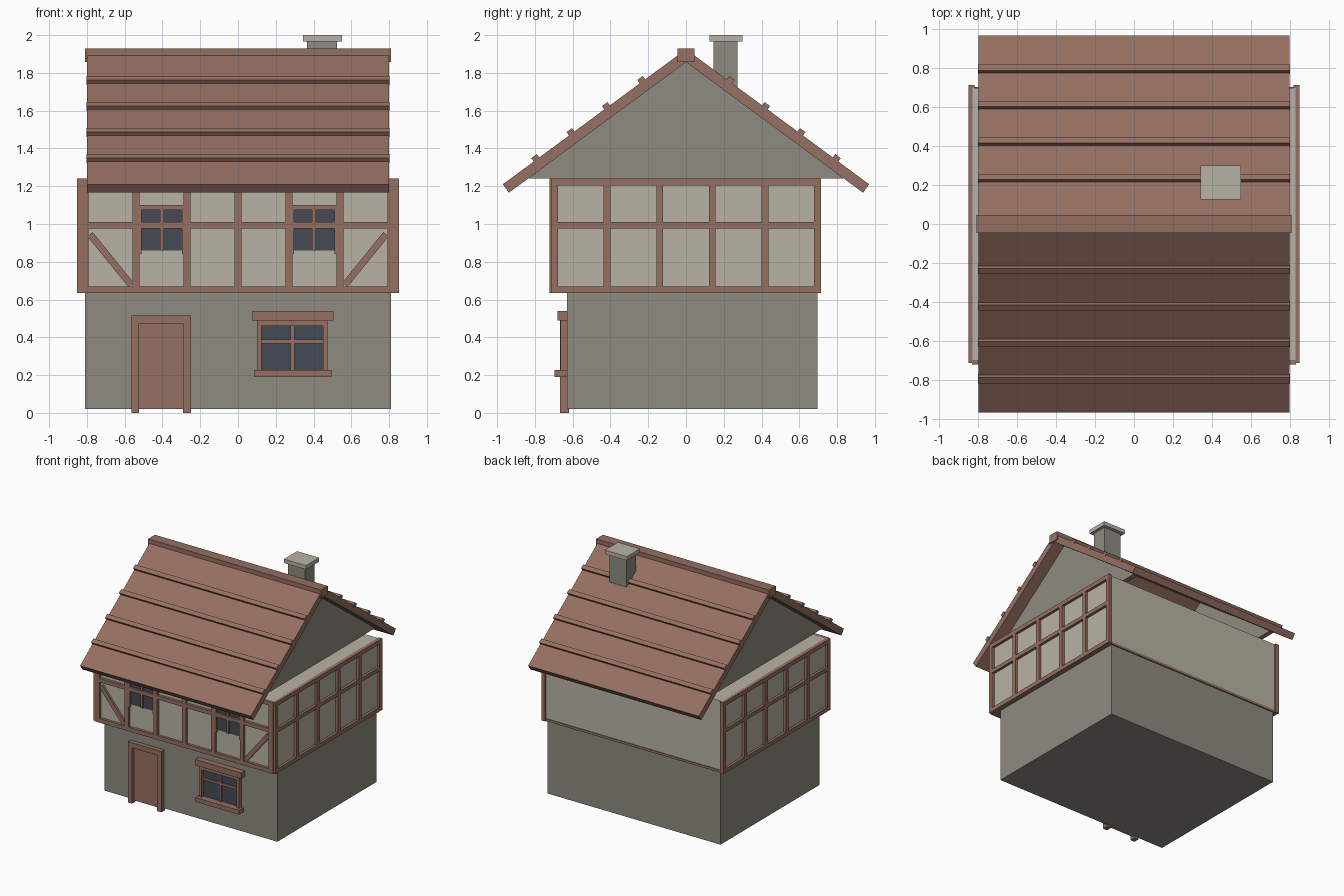
import bpy, bmesh, math
from mathutils import Matrix, Vector

cube = bpy.data.objects.get("Cube")
if cube:
    bpy.data.objects.remove(cube, do_unlink=True)


def material(name, rgb):
    m = bpy.data.materials.new(name)
    m.use_nodes = True
    col = (*rgb, 1.0)
    m.diffuse_color = col
    m.node_tree.nodes["Principled BSDF"].inputs["Base Color"].default_value = col
    return m


BROWN = material("brown timber", (0.30, 0.16, 0.12))
PLASTER = material("pale plaster", (0.48, 0.45, 0.375))
STONE = material("grey stone", (0.27, 0.26, 0.215))
GLASS = material("dark glass", (0.06, 0.067, 0.088))


def finish(name, bm, mat):
    bmesh.ops.recalc_face_normals(bm, faces=bm.faces)
    me = bpy.data.meshes.new(name)
    bm.to_mesh(me)
    bm.free()
    me.materials.append(mat)
    ob = bpy.data.objects.new(name, me)
    bpy.context.collection.objects.link(ob)
    return ob


def add_box(bm, x, y, z, turn=None):
    """Box from three (low, high) ranges, optionally turned about its centre."""
    spans = (x, y, z)
    centre = Vector([(a + b) / 2 for a, b in spans])
    size = [abs(b - a) for a, b in spans]
    m = Matrix.Translation(centre)
    if turn:
        m = m @ turn
    bmesh.ops.create_cube(bm, size=1, matrix=m @ Matrix.Diagonal((*size, 1)))


def boxes(name, mat, *parts):
    bm = bmesh.new()
    for p in parts:
        add_box(bm, *p)
    return finish(name, bm, mat)


def around(c, half):
    return (c - half, c + half)


# Wall blocks
boxes("ground_floor", STONE, ((-.81, .81), (-.63, .695), (.02, .64)))
boxes("upper_floor", PLASTER, ((-.83, .83), (-.70, .70), (.64, 1.24)))
boxes("floor_sill", BROWN, ((-.835, .835), (-.705, .705), (.635, .655)))

# Timber grid on the front
front_y = (-.722, -.69)
rails = ((.635, .67), (.977, 1.01), (1.205, 1.24))
front = [(around(.27 * i, .018), front_y, (.64, 1.24)) for i in range(-2, 3)]
front += [(around(s * .812, .02), front_y, (.64, 1.24)) for s in (-1, 1)]
front += [((-.832, .832), front_y, r) for r in rails]
boxes("front_timber_frame", BROWN, *front)

# Diagonal braces in the outer front bays
brace_angle = math.atan2(.29, .235)
bm = bmesh.new()
for s in (-1, 1):
    add_box(bm, around(s * .675, .172), (-.718, -.69), around(.812, .018),
            Matrix.Rotation(-s * brace_angle, 4, 'Y'))
finish("front_braces", bm, BROWN)

# Timber grids on both sides
for s, label in ((1, "left"), (-1, "right")):
    side_x = (s * .82, s * .852)
    side = [(side_x, around(.281 * (i - 2.5) * .992, .018), (.64, 1.24)) for i in range(6)]
    side += [(side_x, (-.715, .715), r) for r in rails]
    boxes(label + "_timber_frame", BROWN, *side)

# Upper windows
for s, label in ((1, "left"), (-1, "right")):
    c = s * .403
    boxes(label + "_upper_glass", GLASS, (around(c, .108), (-.706, -.699), (.86, 1.075)))
    boxes(label + "_upper_window_trim", BROWN,
          (around(c, .118), (-.722, -.69), (1.075, 1.10)),
          (around(c, .01), (-.715, -.69), (.86, 1.075)),
          *[(around(c + t * .113, .006), (-.718, -.69), (.84, 1.08)) for t in (-1, 1)])

# Ground floor window
boxes("lower_glass", GLASS, ((.12, .455), (-.637, -.629), (.22, .465)))
boxes("lower_window_frame", BROWN,
      ((.10, .125), (-.665, -.62), (.20, .50)),
      ((.45, .475), (-.665, -.62), (.20, .50)),
      ((.12, .455), (-.665, -.62), (.46, .50)),
      (around(.288, .01), (-.65, -.62), (.22, .47)),
      ((.12, .455), (-.65, -.62), around(.378, .01)))
boxes("lower_window_lintel", BROWN, ((.075, .505), (-.68, -.62), (.49, .54)))
boxes("lower_window_sill", BROWN, ((.085, .495), (-.695, -.62), (.19, .226)))

# Door
boxes("door_panel", BROWN, ((-.53, -.285), (-.645, -.62), (.02, .48)))
boxes("door_frame", BROWN,
      ((-.565, -.525), (-.668, -.62), (0, .515)),
      ((-.29, -.25), (-.668, -.62), (0, .515)),
      ((-.565, -.25), (-.668, -.62), (.473, .515)))

# Gable walls
for s, label in ((1, "left"), (-1, "right")):
    bm = bmesh.new()
    ring = [bm.verts.new((s * .70, y, z)) for y, z in ((-.835, 1.24), (.835, 1.24), (0, 1.862))]
    face = bm.faces.new(ring)
    out = bmesh.ops.extrude_face_region(bm, geom=[face])
    moved = [v for v in out["geom"] if isinstance(v, bmesh.types.BMVert)]
    bmesh.ops.translate(bm, verts=moved, vec=(-s * .04, 0, 0))
    finish(label + "_gable", bm, STONE)

# Roof slopes: built along the slope from the ridge, then tilted
pitch = math.atan2(.715, .97)
slope_len = .97 / math.cos(pitch)
for s, label in ((1, "back"), (-1, "front")):
    tilt = Matrix.Translation((0, 0, 1.925)) @ Matrix.Rotation(-s * pitch, 4, 'X')
    bm = bmesh.new()
    add_box(bm, (-.80, .80), (0, s * slope_len), (-.055, 0))
    bm.transform(tilt)
    finish(label + "_roof_slope", bm, BROWN)
    bm = bmesh.new()
    for i in range(4):
        along = (.216 + .187 * i) / math.cos(pitch)
        add_box(bm, (-.803, .803), (s * along, s * (along + .036)), (-.01, .022))
    bm.transform(tilt)
    finish(label + "_roof_battens", bm, BROWN)

boxes("ridge_beam", BROWN, ((-.81, .81), (-.045, .045), (1.857, 1.928)))

# Chimney
boxes("chimney_shaft", STONE, ((.365, .525), (.145, .272), (1.69, 1.97)))
boxes("chimney_cap", PLASTER, ((.343, .55), (.125, .30), (1.967, 2.0)))
